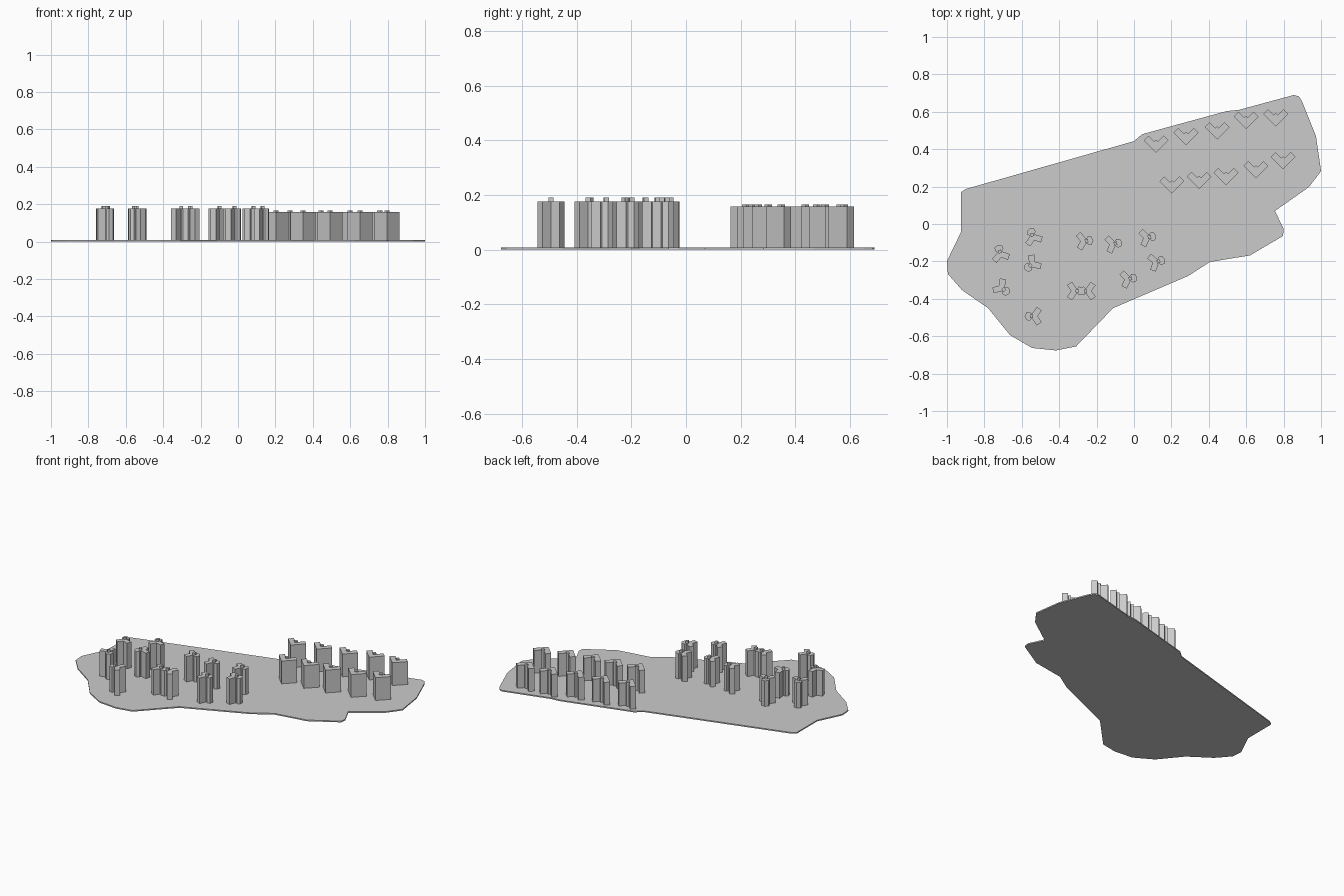
import bpy
import bmesh
from math import radians
from mathutils import Matrix

cube = bpy.data.objects.get("Cube")
if cube:
    bpy.data.objects.remove(cube, do_unlink=True)

grey = bpy.data.materials.new("light grey")
grey.use_nodes = True
colour = (0.6, 0.6, 0.6, 1)
grey.diffuse_color = colour
grey.node_tree.nodes["Principled BSDF"].inputs["Base Color"].default_value = colour

GROUND = 0.008


def prism(bm, outline, bottom, top):
    """Extrude a counter-clockwise outline between two heights."""
    face = bm.faces.new([bm.verts.new((x, y, bottom)) for x, y in outline])
    new = bmesh.ops.extrude_face_region(bm, geom=[face], use_keep_orig=True)["geom"]
    verts = [v for v in new if isinstance(v, bmesh.types.BMVert)]
    bmesh.ops.translate(bm, verts=verts, vec=(0, 0, top - bottom))


def box(x0, x1, y0, y1):
    return [(x0, y0), (x1, y0), (x1, y1), (x0, y1)]


def mesh_from(name, bm):
    bmesh.ops.recalc_face_normals(bm, faces=bm.faces)
    mesh = bpy.data.meshes.new(name)
    bm.to_mesh(mesh)
    bm.free()
    mesh.materials.append(grey)
    return mesh


def place(name, mesh, x=0, y=0, angle=0):
    obj = bpy.data.objects.new(name, mesh)
    obj.matrix_world = Matrix.Translation((x, y, 0)) @ Matrix.Rotation(radians(angle), 4, "Z")
    bpy.context.collection.objects.link(obj)


# Ground slab
shore = [(-.925, .17), (-.9, .187), (0, .443), (.043, .48), (.497, .604), (.56, .61),
         (.856, .69), (.882, .682), (.9, .652), (.973, .47), (1, .283), (.936, .198),
         (.754, .07), (.8, -.027), (.797, -.064), (.62, -.168), (.406, -.203),
         (.289, -.278), (-.112, -.45), (-.31, -.655), (-.417, -.676), (-.545, -.663),
         (-.663, -.594), (-.78, -.45), (-.92, -.353), (-.995, -.267), (-1, -.198),
         (-.925, -.043)]
bm = bmesh.new()
prism(bm, shore[::-1], 0, GROUND)
place("ground_slab", mesh_from("ground_slab", bm))

# Angled block: two wings meeting at an outer corner, lift core in the crook
A, W, C = 0.094, 0.036, 0.05
bm = bmesh.new()
prism(bm, [(0, 0), (0, A), (-W, A), (-W, C), (-C, C), (-C, W), (-A, W), (-A, 0)],
      GROUND, 0.158)
prism(bm, box(-C, -W + .006, W - .006, C), 0.158, 0.165)
angled_block = mesh_from("angled_block", bm)

# Outer corner of each block
corners = [(.118, .38), (.278, .422), (.444, .452), (.599, .508), (.758, .522),
           (.203, .163), (.348, .187), (.492, .208), (.652, .244), (.797, .292)]
for i, (x, y) in enumerate(corners):
    place(f"angled_block_{i + 1}", angled_block, x, y, -45)

# Three-wing tower: a six-sided head wing, two straight wings and a lift core
bm = bmesh.new()
prism(bm, [(-.01, -.014), (.014, -.014), (.022, -.023), (.04, -.021), (.05, 0),
           (.04, .021), (.022, .023), (.014, .014), (-.01, .014)], GROUND, 0.176)
for side in (-1, 1):
    before = set(bm.verts)
    prism(bm, box(-.005, .049, -.016, .016), GROUND, 0.176)
    bmesh.ops.rotate(bm, verts=[v for v in bm.verts if v not in before], cent=(0, 0, 0),
                     matrix=Matrix.Rotation(radians(125 * side), 3, "Z"))
prism(bm, box(.004, .022, -.009, .009), 0.176, 0.19)
wing_tower = mesh_from("wing_tower", bm)

# Position and direction of the head wing
towers = [(-.715, -.16, 105), (-.54, -.07, 110), (-.706, -.342, -40),
          (-.545, -.214, -140), (-.535, -.493, 180), (-.317, -.358, 0),
          (-.246, -.358, 180), (-.267, -.091, 5), (-.112, -.107, 10),
          (.07, -.072, 10), (.118, -.203, 15), (-.032, -.294, 10)]
for i, (x, y, angle) in enumerate(towers):
    place(f"wing_tower_{i + 1}", wing_tower, x, y, angle)
